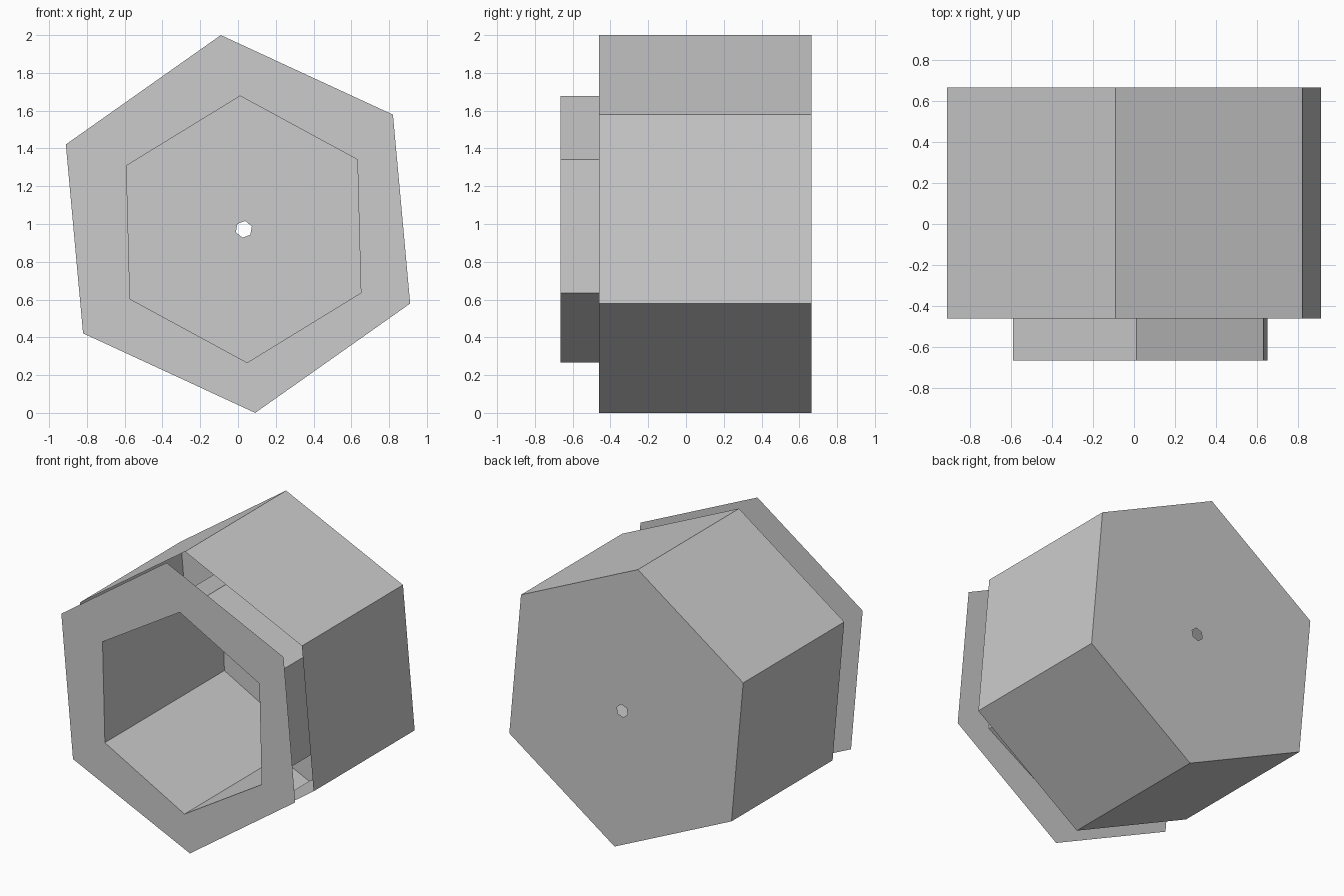
import bpy
from math import cos, sin, radians

if "Cube" in bpy.data.objects:
    bpy.data.objects.remove(bpy.data.objects["Cube"])

FRONT, LIP, BACK = -0.665, -0.46, 0.665


def hexagon(cx, cz, r, angle, y):
    """Six corners in the xz plane at depth y."""
    return [(cx + r * cos(radians(angle + 60 * i)), y,
             cz + r * sin(radians(angle + 60 * i))) for i in range(6)]


def bridge(name, *loops):
    """Skin consecutive hexagons with quads."""
    verts = [v for loop in loops for v in loop]
    faces = []
    for k in range(len(loops) - 1):
        a, b = 6 * k, 6 * k + 6
        for i in range(6):
            j = (i + 1) % 6
            faces.append((a + i, a + j, b + j, b + i))
    mesh = bpy.data.meshes.new(name)
    mesh.from_pydata(verts, [], faces)
    obj = bpy.data.objects.new(name, mesh)
    bpy.context.collection.objects.link(obj)
    return obj


def outer(y):
    return hexagon(0, 1, 1.004, 35.2, y)


def inner(y):
    return hexagon(0.03, 0.972, 0.706, 31.5, y)


# outer side walls, open at the front so a gap stays behind the front ring
bridge("outer_shell", outer(BACK), outer(LIP))

# thin front face with the hexagonal opening
bridge("front_ring", outer(FRONT), inner(FRONT))

# inner walls running from the opening to the back
bridge("inner_tunnel", inner(FRONT), inner(LIP), inner(BACK))

# back face with a small central hole
bridge("back_plate", hexagon(0.031, 0.972, 0.045, 20, BACK), outer(BACK))
